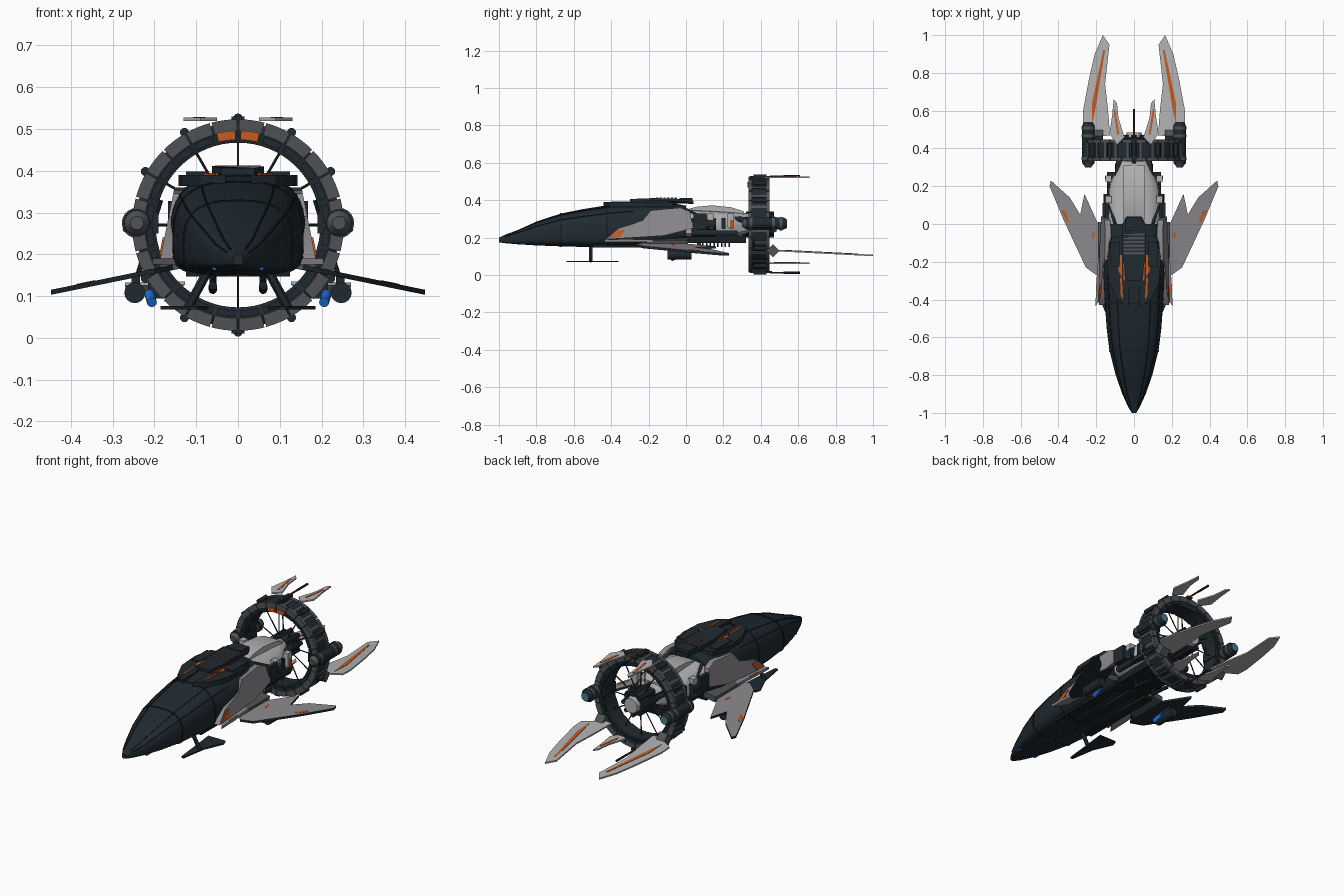
import bpy, bmesh, math
from mathutils import Vector, Matrix

if "Cube" in bpy.data.objects:
    bpy.data.objects.remove(bpy.data.objects["Cube"])

def material(name, rgb):
    m = bpy.data.materials.new(name)
    m.use_nodes = True
    m.diffuse_color = (*rgb, 1)
    m.node_tree.nodes["Principled BSDF"].inputs["Base Color"].default_value = (*rgb, 1)
    return m

NAVY = material("dark navy", (0.014, 0.023, 0.03))
BLACK = material("near black", (0.009, 0.013, 0.016))
STEEL = material("dark steel", (0.08, 0.083, 0.09))
LIGHT = material("light grey", (0.44, 0.44, 0.45))
MAUVE = material("mauve grey", (0.26, 0.245, 0.265))
ORANGE = material("burnt orange", (0.56, 0.1, 0.015))
RUST = material("dark rust", (0.13, 0.035, 0.015))
BLUE = material("bright blue", (0.012, 0.16, 0.72))
TEAL = material("teal glow", (0.07, 0.2, 0.26))
RING = Vector((0, 0.39, 0.27))

# ---- helpers ----
def make(name, mat, build, mirror=False):
    bm = bmesh.new()
    build(bm)
    bmesh.ops.recalc_face_normals(bm, faces=bm.faces)
    me = bpy.data.meshes.new(name)
    bm.to_mesh(me)
    bm.free()
    ob = bpy.data.objects.new(name, me)
    bpy.context.collection.objects.link(ob)
    me.materials.append(mat)
    if mirror:
        ob.modifiers.new("Mirror", 'MIRROR')
    return ob

def box(bm, c, s, rot=Matrix()):
    bmesh.ops.create_cube(bm, size=1, matrix=Matrix.Translation(c) @ rot @ Matrix.Diagonal((*s, 1)))

def rod(bm, a, b, r, r2=None, n=12):
    a, b = Vector(a), Vector(b)
    m = Matrix.Translation((a + b) / 2) @ (b - a).to_track_quat('Z', 'Y').to_matrix().to_4x4()
    bmesh.ops.create_cone(bm, cap_ends=True, segments=n, radius1=r, radius2=r if r2 is None else r2,
                          depth=(b - a).length, matrix=m)

def bridge(bm, rings, close=False):
    loops = [[bm.verts.new(p) for p in ring] for ring in rings]
    n = len(loops[0])
    for a, b in zip(loops, loops[1:] + (loops[:1] if close else [])):
        for i in range(n):
            bm.faces.new((a[i], a[(i + 1) % n], b[(i + 1) % n], b[i]))
    if not close:
        bm.faces.new(loops[0])
        bm.faces.new(loops[-1])

def prism(bm, pts, off):
    bridge(bm, [[Vector(p) for p in pts], [Vector(p) + Vector(off) for p in pts]])

def polar(r, ang, y):
    return Vector((r * math.cos(ang), y, RING.z + r * math.sin(ang)))

def section(y, w, zb, zt, n=40, grow=0.0, power=0.72):
    zm = zb + (zt - zb) * 0.38
    out = []
    for i in range(n):
        a = 2 * math.pi * i / n
        c, s = math.cos(a), math.sin(a)
        h = zt - zm if s > 0 else zm - zb
        p = power if s > 0 else 0.5
        out.append(Vector((math.copysign(abs(c) ** p, c) * (w + grow), y,
                           zm + math.copysign(abs(s) ** p, s) * (h + grow))))
    return out

# ---- forward hull: long rounded canopy ----
hull = [(-1, .012, .175, .2), (-.97, .03, .17, .213), (-.9, .062, .164, .24), (-.8, .097, .158, .285),
        (-.67, .13, .153, .328), (-.55, .145, .15, .352), (-.42, .154, .15, .373), (-.28, .162, .15, .388),
        (-.1, .162, .17, .39), (0, .145, .185, .37)]
make("front_hull", NAVY, lambda bm: bridge(bm, [section(*h) for h in hull]))

def seams(bm):
    for k in (4, 6):
        y, w, b, t = hull[k]
        bridge(bm, [section(y - .004, w, b, t, grow=.002), section(y + .004, w, b, t, grow=.003)])
    lines = [section(*h, grow=.001) for h in hull[1:8]]
    for i in (4, 7, 13, 16):
        for a, b in zip(lines, lines[1:]):
            rod(bm, a[i], b[i], .0025, n=5)
make("canopy_seams", BLACK, seams)

def keel(bm):
    for x in (-.1, 0, .1):
        box(bm, (x, -.25, .155), (.05, .5, .016))
    box(bm, (0, .12, .19), (.2, .4, .04))
    for i in range(8):
        box(bm, (0, .09 + .02 * i, .16), (.16, .008, .022))
    for s in (-1, 1):
        rod(bm, (s * .06, .08, .125), (s * .06, .2, .115), .01)
        rod(bm, (s * .06, .1, .125), (s * .06, .06, .18), .008)
make("belly_keel", BLACK, keel)

# ---- top deck ----
deck = [(.03, -.44), (.09, -.4), (.135, -.3), (.142, -.17), (.12, -.07), (.03, -.05)]
make("deck_plate", NAVY, lambda bm: prism(bm, [(x, y, .364) for x, y in deck], (0, 0, .026)), True)

def deck_box(bm):
    prism(bm, [(-.04, -.3, .39), (.04, -.3, .39), (.062, -.17, .395), (.062, 0, .39), (.04, .04, .38),
               (-.04, .04, .38), (-.062, 0, .39), (-.062, -.17, .395)], (0, 0, .016))
    box(bm, (0, 0, .4), (.09, .07, .025))
    for s in (-1, 1):
        box(bm, (s * .1, -.16, .39), (.05, .13, .016))
make("deck_housing", NAVY, deck_box)
make("deck_vent_slats", STEEL, lambda bm: [box(bm, (0, -.155 + .02 * i, .41), (.11, .012, .006)) for i in range(6)])

def deck_stripes(bm):
    for p in ([(.064, -.165), (.082, -.165), (.082, -.25), (.064, -.28)],
              [(.064, -.29), (.074, -.28), (.07, -.38), (.058, -.4)],
              [(.052, -.2), (.058, -.2), (.054, -.3), (.048, -.3)]):
        prism(bm, [(x, y, .388) for x, y in p], (0, 0, .006))
make("deck_stripes", ORANGE, deck_stripes, True)

# ---- side armour panels, with a pointed flange along the bottom ----
def armour(pts, lift):
    return [(.224 - .2 * z + lift, y, z) for y, z in pts]
make("side_armour", MAUVE, lambda bm: prism(bm, armour(
    [(-.43, .19), (-.36, .25), (-.23, .29), (-.19, .345), (-.03, .36), (.02, .34), (.04, .25), (-.12, .21)], 0),
    (-.03, 0, 0)), True)
make("armour_marks", ORANGE, lambda bm: prism(bm, armour(
    [(-.415, .198), (-.36, .24), (-.325, .24), (-.355, .2)], .004), (-.008, 0, 0)), True)
flange = [(.15, -.36), (.204, -.435), (.2, -.32), (.19, -.18), (.15, -.18)]
make("armour_flange", MAUVE, lambda bm: prism(bm, [(x, y, .19) for x, y in flange], (0, 0, -.014)), True)
make("flange_marks", ORANGE, lambda bm: prism(bm, [(.189, -.35, .192), (.196, -.36, .192), (.192, -.28, .192)],
                                             (0, 0, -.004)), True)
make("side_fin_plate", NAVY, lambda bm: box(bm, (.158, .075, .285), (.02, .07, .085)), True)

# ---- rear hull ----
rear = [(-.08, .13, .2, .36), (.02, .14, .2, .35), (.2, .135, .205, .34), (.28, .1, .21, .335), (.345, .06, .225, .33)]
make("rear_hull", LIGHT, lambda bm: bridge(bm, [section(*h, n=16, power=.6) for h in rear]))
spine = [(0, .35), (.06, .365), (.14, .372), (.24, .362), (.31, .34), (.31, .31), (0, .31)]
make("spine_cover", LIGHT, lambda bm: prism(bm, [(-.055, y, z) for y, z in spine], (.11, 0, 0)))

def side_gear(bm):
    for z, r in ((.272, .03), (.225, .018)):
        rod(bm, (.132, .03, z), (.132, .16, z), r)
    box(bm, (.12, .21, .225), (.045, .13, .025))
    box(bm, (.128, .2, .275), (.025, .02, .06))
    rod(bm, (.1, .0, .35), (.13, .1, .3), .008)
    rod(bm, (.09, .24, .3), (.075, .36, .29), .016)
make("engine_side_gear", NAVY, side_gear, True)
make("engine_side_panels", LIGHT, lambda bm: [box(bm, (.135, y, .29), (.03, .035, .075)) for y in (.13, .24)], True)
make("engine_side_marks", ORANGE, lambda bm: [box(bm, (.151, y, .27), (.006, .018, .05)) for y in (.135, .245)], True)

# ---- ring: core hoop, outer blocks, face panels ----
def hoop(bm):
    prof = [(.197, .345), (.226, .338), (.245, .35), (.245, .43), (.226, .442), (.197, .438)]
    bridge(bm, [[polar(r, math.tau * i / 64, y) for r, y in prof] for i in range(64)], close=True)
make("ring_core", NAVY, hoop)

def arc_block(bm, a, da, r0, r1, y0, y1):
    steps = [a + da * k / 2 for k in (-2, -1, 0, 1, 2)]
    prism(bm, [polar(r0, t, y0) for t in steps] + [polar(r1, t, y0) for t in reversed(steps)], (0, y1 - y0, 0))

def around(n, fn, skip=()):
    for i in range(n):
        if i not in skip:
            fn(math.tau * (i + .5) / n)

def blocks(bm):
    around(24, lambda a: arc_block(bm, a, .122, .223, .253, .334, .352))
    around(24, lambda a: arc_block(bm, a, .122, .223, .253, .428, .447))
    around(24, lambda a: arc_block(bm, a, .03, .235, .25, .352, .428))
make("ring_blocks", STEEL, blocks)
make("ring_face_panels", NAVY, lambda bm: around(
    24, lambda a: arc_block(bm, a, .1, .204, .22, .334, .447), (5, 6)))
make("ring_lights", ORANGE, lambda bm: [arc_block(bm, math.pi / 2 + s * .13, .1, .204, .226, .33, .344)
                                        for s in (-1, 1)])

def studs(bm):
    for i in range(12):
        a = math.tau * i / 12
        rod(bm, polar(.256, a, .36), polar(.256, a, .43), .011)
        rod(bm, polar(.04, a, .4), polar(.2, a, .39), .0032, n=6)
    for s in (-1, 1):
        box(bm, (0, .4, .27 + s * .254), (.03, .12, .012))
        rod(bm, (0, .52, .27 + s * .258), (0, .61, .27 + s * .258), .006, n=8)
make("ring_studs_and_spokes", NAVY, studs)

def antennas(bm):
    for s in (-1, 1):
        rod(bm, (0, .45, .27 + s * .258), (0, .53, .27 + s * .258), .005, n=8)
    rod(bm, (0, .36, .33), (0, .36, .47), .003, n=6)
make("ring_antennas", RUST, antennas)

# ---- hub ----
def hub(bm):
    rod(bm, (0, .3, .27), (0, .46, .27), .06, n=24)
    for i in range(8):
        a = math.tau * i / 8
        rod(bm, polar(.058, a, .32), polar(.058, a, .47), .012, n=8)
make("hub", NAVY, hub)
make("hub_cap", LIGHT, lambda bm: rod(bm, (0, .45, .27), (0, .485, .27), .045, .04, 24))

# ---- pods on the ring sides ----
def ring_pod(bm):
    rod(bm, (.242, .32, .275), (.242, .52, .275), .033, n=20)
    rod(bm, (.242, .52, .275), (.242, .537, .275), .033, .025, 20)
    box(bm, (.215, .39, .275), (.05, .1, .05))
    rod(bm, (.268, .34, .26), (.268, .48, .26), .008)
make("ring_pods", NAVY, ring_pod, True)

def pod_trim(bm):
    for y in (.34, .46, .5):
        rod(bm, (.242, y, .275), (.242, y + .015, .275), .036, n=20)
    rod(bm, (.242, .3, .275), (.242, .322, .275), .016, .031, 20)
make("ring_pod_bands", STEEL, pod_trim, True)
make("ring_pod_glow", TEAL, lambda bm: rod(bm, (.242, .535, .275), (.242, .54, .275), .024, .022, 20), True)

# ---- tail fins ----
def fin_z(y):
    return .135 - .05 * (y - .47)
big = [(.127, .47), (.165, .465), (.27, .53), (.27, .6), (.238, .77), (.208, .9), (.165, 1), (.13, .95), (.153, .74),
       (.138, .61)]
stripe = [(.153, .92), (.163, .92), (.222, .64), (.222, .53), (.206, .6)]
make("tail_fins", LIGHT, lambda bm: prism(bm, [(x, y, fin_z(y)) for x, y in big], (0, 0, -.008)), True)
make("tail_fin_stripes", ORANGE, lambda bm: prism(bm, [(x, y, fin_z(y) + .002) for x, y in stripe], (0, 0, -.004)), True)
make("tail_fin_mounts", STEEL, lambda bm: box(bm, (.19, .465, .13), (.05, .05, .05),
                                             Matrix.Rotation(math.pi / 4, 4, 'X')), True)
small = [(.05, .46), (.09, .42), (.13, .48), (.115, .58), (.108, .66), (.09, .64), (.082, .56)]
mark = [(.078, .48), (.088, .47), (.108, .6), (.1, .61)]
for tag, z in (("upper", .527), ("lower", .066)):
    make(tag + "_small_fins", LIGHT, lambda bm: prism(bm, [(x, y, z) for x, y in small], (0, 0, -.008)), True)
    make(tag + "_small_fin_stripes", ORANGE, lambda bm: prism(bm, [(x, y, z + .002) for x, y in mark], (0, 0, -.004)), True)

# ---- wings: swept back and drooping, dark rims ----
def wing_z(x):
    return .172 - .205 * (x - .17)
wing = [(.15, -.2), (.2, -.27), (.255, -.23), (.372, .02), (.447, .2), (.44, .23), (.34, .14), (.285, .05),
        (.262, .16), (.235, .1), (.19, 0)]
w = make("wings", MAUVE, lambda bm: prism(bm, [(x, y, wing_z(x)) for x, y in wing], (0, 0, -.012)), True)
w.data.materials.append(NAVY)
for f in w.data.polygons:
    f.material_index = 0 if f.normal.z > .5 else 1
wing_marks = [[(.342, .01), (.358, .015), (.386, .075), (.366, .072)],
              [(.21, -.07), (.222, -.075), (.218, -.04), (.208, -.045)]]
make("wing_marks", ORANGE, lambda bm: [prism(bm, [(x, y, wing_z(x) + .0015) for x, y in p], (0, 0, -.004))
                                      for p in wing_marks], True)
make("wing_roots", STEEL, lambda bm: box(bm, (.152, -.1, .178), (.07, .22, .03), Matrix.Rotation(.2, 4, 'Y')), True)

# ---- pods under the wings ----
def wing_pod(bm):
    rod(bm, (.247, -.1, .108), (.247, .03, .108), .025, n=16)
    box(bm, (.245, -.03, .138), (.02, .08, .03))
make("wing_pods", NAVY, wing_pod, True)
make("blue_canisters", BLUE, lambda bm: rod(bm, (.206, -.08, .085), (.212, -.03, .105), .012), True)
make("nose_lamps", BLUE, lambda bm: box(bm, (.056, -.87, .167), (.01, .03, .01)), True)

# ---- struts beside the ring pods ----
make("ring_struts", NAVY, lambda bm: rod(bm, (.185, .36, .33), (.24, .36, .15), .006, n=8), True)

# ---- front skids ----
skid_outline = [(.1, -.64), (.115, -.64), (.138, -.5), (.185, -.39), (.175, -.36), (.07, -.36), (.085, -.5)]

def skid(bm):
    prism(bm, [(x, y, .068) for x, y in skid_outline], (0, 0, .008))
    rod(bm, (.075, -.51, .155), (.12, -.51, .072), .011, n=6)
make("front_skids", NAVY, skid, True)

# ---- smooth rounded parts, keep edges sharp ----
bpy.ops.object.select_all(action='DESELECT')
for ob in bpy.context.collection.objects:
    if ob.type == 'MESH':
        ob.select_set(True)
        bpy.context.view_layer.objects.active = ob
bpy.ops.object.shade_smooth_by_angle(angle=math.radians(32))
